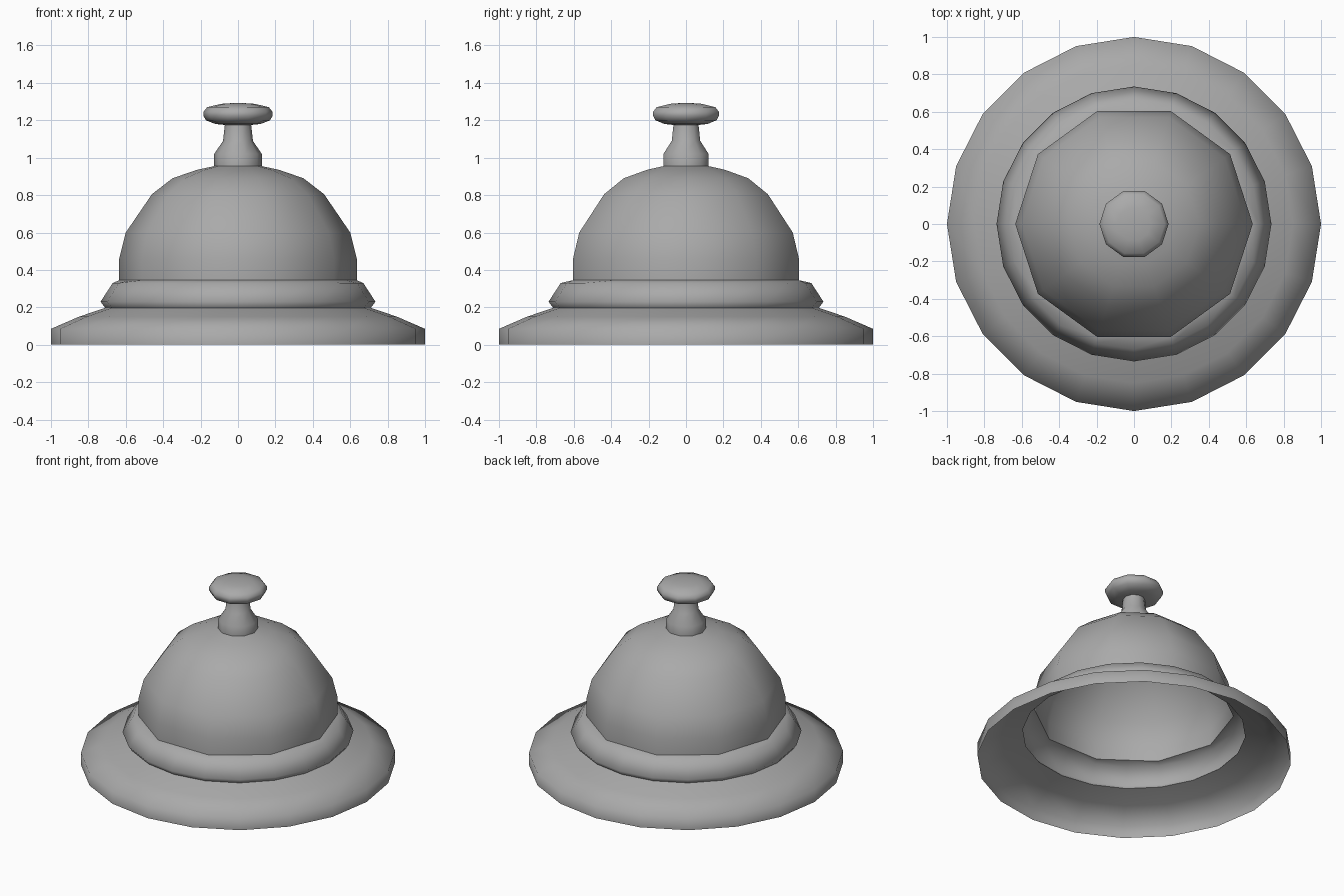
import bpy
import bmesh
from math import cos, sin, pi

cube = bpy.data.objects.get("Cube")
if cube:
    bpy.data.objects.remove(cube, do_unlink=True)

metal = bpy.data.materials.new("grey_metal")
metal.use_nodes = True
grey = (0.4, 0.4, 0.4, 1)
metal.diffuse_color = grey
metal.node_tree.nodes["Principled BSDF"].inputs["Base Color"].default_value = grey


def lathe(name, profile, sides, cap=False, decagon_end=False):
    """Turn a (radius, height) profile, listed bottom to top, about the z axis."""
    bm = bmesh.new()
    rings = []
    for n, (r, z) in enumerate(profile):
        ring = []
        for i in range(sides):
            a = 2 * pi * i / sides
            # Pull every other point onto the edges of a polygon with half the sides
            flat = decagon_end and n == len(profile) - 1 and i % 2
            k = r * cos(2 * pi / sides) if flat else r
            ring.append(bm.verts.new((k * cos(a), k * sin(a), z)))
        rings.append(ring)
    for low, high in zip(rings, rings[1:]):
        for i in range(sides):
            j = (i + 1) % sides
            bm.faces.new((low[i], low[j], high[j], high[i]))
    if cap:
        bm.faces.new(rings[-1])
    for face in bm.faces:
        face.smooth = True
    mesh = bpy.data.meshes.new(name)
    bm.to_mesh(mesh)
    bm.free()
    mesh.materials.append(metal)
    obj = bpy.data.objects.new(name, mesh)
    bpy.context.collection.objects.link(obj)
    return obj


# Wide sloping foot, open underneath
lathe("base", [(1.0, 0), (1.0, 0.085), (0.85, 0.15), (0.71, 0.197)], 20)

# Collar whose inner edge meets the ten-sided dome
lathe("collar", [(0.71, 0.197), (0.735, 0.23), (0.67, 0.33), (0.635, 0.345)],
      20, decagon_end=True)

# Hollow bell
lathe("bell_dome", [(0.635, 0.345), (0.635, 0.46), (0.60, 0.60), (0.46, 0.805),
                    (0.35, 0.89), (0.22, 0.935), (0.127, 0.955)], 10)

# Stem and push button
lathe("stem", [(0.127, 0.955), (0.127, 1.02), (0.08, 1.09), (0.07, 1.18)], 10)
lathe("button", [(0.07, 1.175), (0.12, 1.18), (0.172, 1.20), (0.185, 1.225),
                 (0.185, 1.245), (0.165, 1.27), (0.09, 1.288), (0.03, 1.292)],
      10, cap=True)
